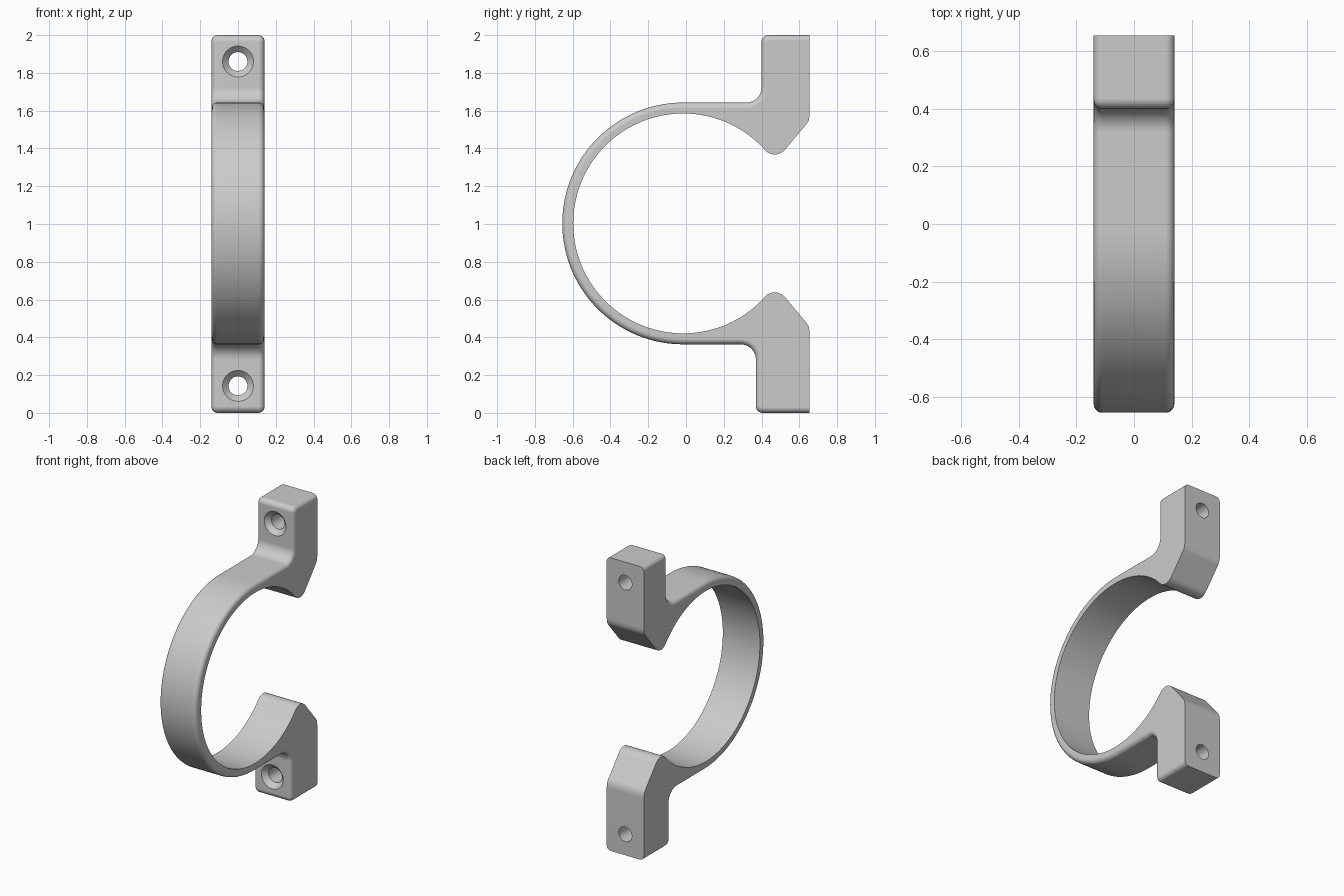
import bpy, bmesh, math
from mathutils import Vector

if "Cube" in bpy.data.objects:
    bpy.data.objects.remove(bpy.data.objects["Cube"])

HALF_W = 0.14            # half width of the strap
CY, CZ = -0.015, 1.003   # ring centre
R_OUT, R_IN = 0.64, 0.582
BACK = 0.655             # mounting plane
TOP_FACE, LOW_FACE = 0.40, 0.37   # front faces of the two mounting pads

grey = bpy.data.materials.new("grey plastic")
grey.diffuse_color = (0.6, 0.6, 0.6, 1)
grey.use_nodes = True
grey.node_tree.nodes["Principled BSDF"].inputs["Base Color"].default_value = grey.diffuse_color


def arc(y, z, r, a0, a1, n):
    """Points on an arc, angles in degrees from +y towards +z."""
    angles = [math.radians(a0 + (a1 - a0) * i / n) for i in range(n + 1)]
    return [(y + r * math.cos(a), z + r * math.sin(a)) for a in angles]


def flip(points):
    """Mirror profile points about the ring's horizontal centre plane."""
    return [(y, 2 * CZ - z) for y, z in reversed(points)]


def pad_outside(face, end):
    """Pad front: back corner, rounded front corner, fillet into the strap."""
    c, f = 0.035, 0.08
    strap = CZ + R_OUT
    return ([(BACK, end)] + arc(face - 0 + c, end - c, c, 90, 180, 6)
            + arc(face - f, strap + f, f, 0, -90, 10))


def hook_inside():
    """Inner ring end, rounded tip, slope up to the mounting plane."""
    ty, tz, tr = 0.47, CZ + 0.435, 0.07
    slope_end = tz + tr * math.sin(math.radians(-40))
    slope_end += (BACK - ty - tr * math.cos(math.radians(-40))) * math.tan(math.radians(50))
    e = 0.03
    corner = [(BACK - e * 0.64, slope_end - e * 0.77), (BACK - e * 0.18, slope_end - e * 0.08),
              (BACK, slope_end + e)]
    return arc(ty, tz, tr, 221.9, 320, 14) + corner


# Profile: outer chain from top back corner to bottom back corner, then inner chain
outer = pad_outside(TOP_FACE, 2.0)
outer += arc(CY, CZ, R_OUT, 90, 270, 72)
outer += flip(pad_outside(LOW_FACE, 2 * CZ))
inner = flip(hook_inside())
inner += arc(CY, CZ, R_IN, 318.1, 41.9, 100)[1:-1]
inner += hook_inside()
profile = outer + inner

# Clamp body: extrude the profile across x and round the outer rims
bm = bmesh.new()
n, n_out = len(profile), len(outer)
left = [bm.verts.new((-HALF_W, y, z)) for y, z in profile]
right = [bm.verts.new((HALF_W, y, z)) for y, z in profile]
bm.faces.new(left)
bm.faces.new(right[::-1])
for i in range(n):
    j = (i + 1) % n
    bm.faces.new((left[j], left[i], right[i], right[j]))
bmesh.ops.recalc_face_normals(bm, faces=bm.faces)
rims = [bm.edges.get((side[i], side[i + 1]))
        for side in (left, right) for i in range(n_out - 1)]
bmesh.ops.bevel(bm, geom=rims, offset=0.03, offset_type='OFFSET',
                segments=5, profile=0.5, affect='EDGES', clamp_overlap=False)
mesh = bpy.data.meshes.new("clamp_body")
bm.to_mesh(mesh)
bm.free()
clamp = bpy.data.objects.new("clamp_body", mesh)
bpy.context.collection.objects.link(clamp)
mesh.materials.append(grey)


def screw_cutter(face, z):
    """Countersunk screw hole along y."""
    rings = [(face - 0.01, 0.092), (face + 0.032, 0.05), (BACK + 0.05, 0.05)]
    b = bmesh.new()
    k = 40
    loops = [[b.verts.new((r * math.cos(2 * math.pi * i / k), y,
                           z + r * math.sin(2 * math.pi * i / k))) for i in range(k)]
             for y, r in rings]
    for p, q in zip(loops, loops[1:]):
        for i in range(k):
            j = (i + 1) % k
            b.faces.new((p[i], p[j], q[j], q[i]))
    b.faces.new(loops[0])
    b.faces.new(loops[-1])
    bmesh.ops.recalc_face_normals(b, faces=b.faces)
    m = bpy.data.meshes.new("screw_cutter")
    b.to_mesh(m)
    b.free()
    m.materials.append(grey)
    ob = bpy.data.objects.new("screw_cutter", m)
    bpy.context.collection.objects.link(ob)
    ob.hide_render = True
    return ob


# Screw holes, cut and cleaned up
bpy.context.view_layer.objects.active = clamp
clamp.select_set(True)
for face, z in ((TOP_FACE, 1.86), (LOW_FACE, 0.143)):
    cutter = screw_cutter(face, z)
    mod = clamp.modifiers.new("screw_hole", 'BOOLEAN')
    mod.operation, mod.solver, mod.object = 'DIFFERENCE', 'EXACT', cutter
    bpy.ops.object.modifier_apply(modifier=mod.name)
    bpy.data.objects.remove(cutter)

# Smooth curves with crisp edges
bpy.ops.object.shade_smooth_by_angle(angle=math.radians(30))
weighted = clamp.modifiers.new("weighted_normals", 'WEIGHTED_NORMAL')
weighted.keep_sharp = True
